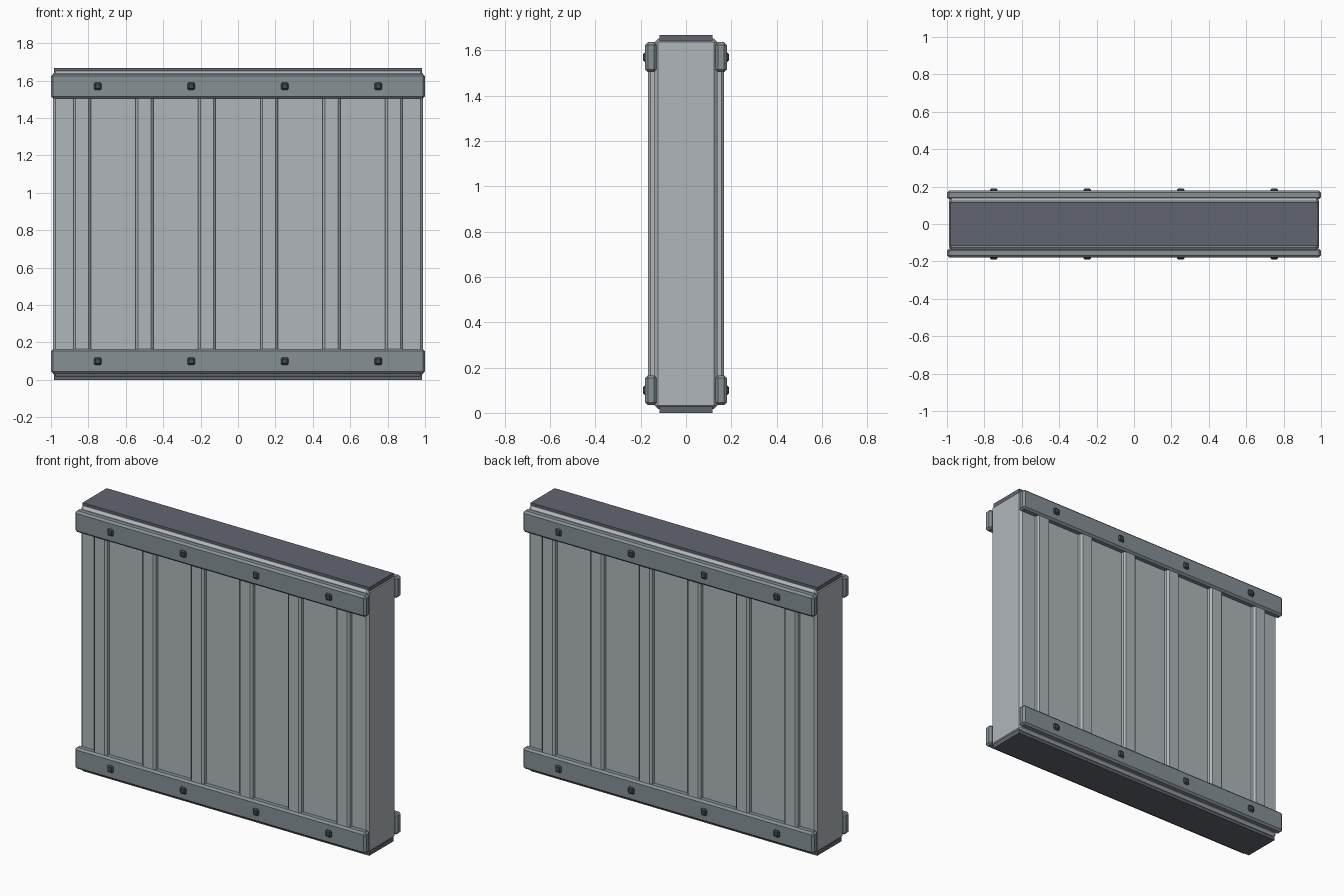
import bpy
import bmesh
from mathutils import Matrix

# Remove the default cube
cube = bpy.data.objects.get("Cube")
if cube:
    bpy.data.objects.remove(cube, do_unlink=True)


def make_material(name, rgb):
    mat = bpy.data.materials.new(name)
    mat.use_nodes = True
    colour = (*rgb, 1.0)
    mat.diffuse_color = colour
    mat.node_tree.nodes["Principled BSDF"].inputs["Base Color"].default_value = colour
    return mat


LIGHT = make_material("light grey", (0.43, 0.47, 0.49))
MID = make_material("steel grey", (0.24, 0.28, 0.30))
DARK = make_material("dark slate", (0.12, 0.13, 0.16))
BOLT = make_material("bolt grey", (0.06, 0.065, 0.075))


def box(name, low, high, mat, bevel=0.0):
    """Chamfered box between two corners."""
    size = [h - l for l, h in zip(low, high)]
    centre = [(h + l) / 2 for l, h in zip(low, high)]
    bm = bmesh.new()
    bmesh.ops.create_cube(bm, size=1, matrix=Matrix.Diagonal((*size, 1)))
    if bevel:
        bmesh.ops.bevel(bm, geom=bm.edges[:], offset=bevel, segments=1,
                        affect='EDGES', profile=0.5)
    mesh = bpy.data.meshes.new(name)
    bm.to_mesh(mesh)
    bm.free()
    mesh.materials.append(mat)
    obj = bpy.data.objects.new(name, mesh)
    obj.location = centre
    bpy.context.collection.objects.link(obj)
    return obj


def side_box(name, side, x, y, z, mat, bevel):
    """Box on the front (-1) or back (1) face; y runs outward."""
    ys = sorted(side * v for v in y)
    return box(name, (x[0], ys[0], z[0]), (x[1], ys[1], z[1]), mat, bevel)


# Wall core and the end plates
box("wall_core", (-0.99, -0.138, 0.018), (0.99, 0.138, 1.652), LIGHT, 0.015)
box("top_plate", (-0.985, -0.118, 1.64), (0.985, 0.118, 1.667), DARK)
box("bottom_plate", (-0.985, -0.118, 0.0), (0.985, 0.118, 0.03), DARK)

for label, side in (("front", -1), ("back", 1)):
    # Vertical ribs
    for i in range(6):
        x = (i - 2.5) / 3
        side_box(f"{label}_rib_{i + 1}", side, (x - 0.047, x + 0.047),
                 (0.11, 0.168), (0.10, 1.57), LIGHT, 0.012)
    # Horizontal rails with their bolts
    for level, z in (("lower", 0.10), ("upper", 1.57)):
        side_box(f"{label}_{level}_rail", side, (-1, 1), (0.13, 0.18),
                 (z - 0.066, z + 0.066), MID, 0.012)
        for i in range(4):
            x = (i - 1.5) / 2
            side_box(f"{label}_{level}_bolt_{i + 1}", side, (x - 0.021, x + 0.021),
                     (0.16, 0.19), (z - 0.021, z + 0.021), BOLT, 0.008)
